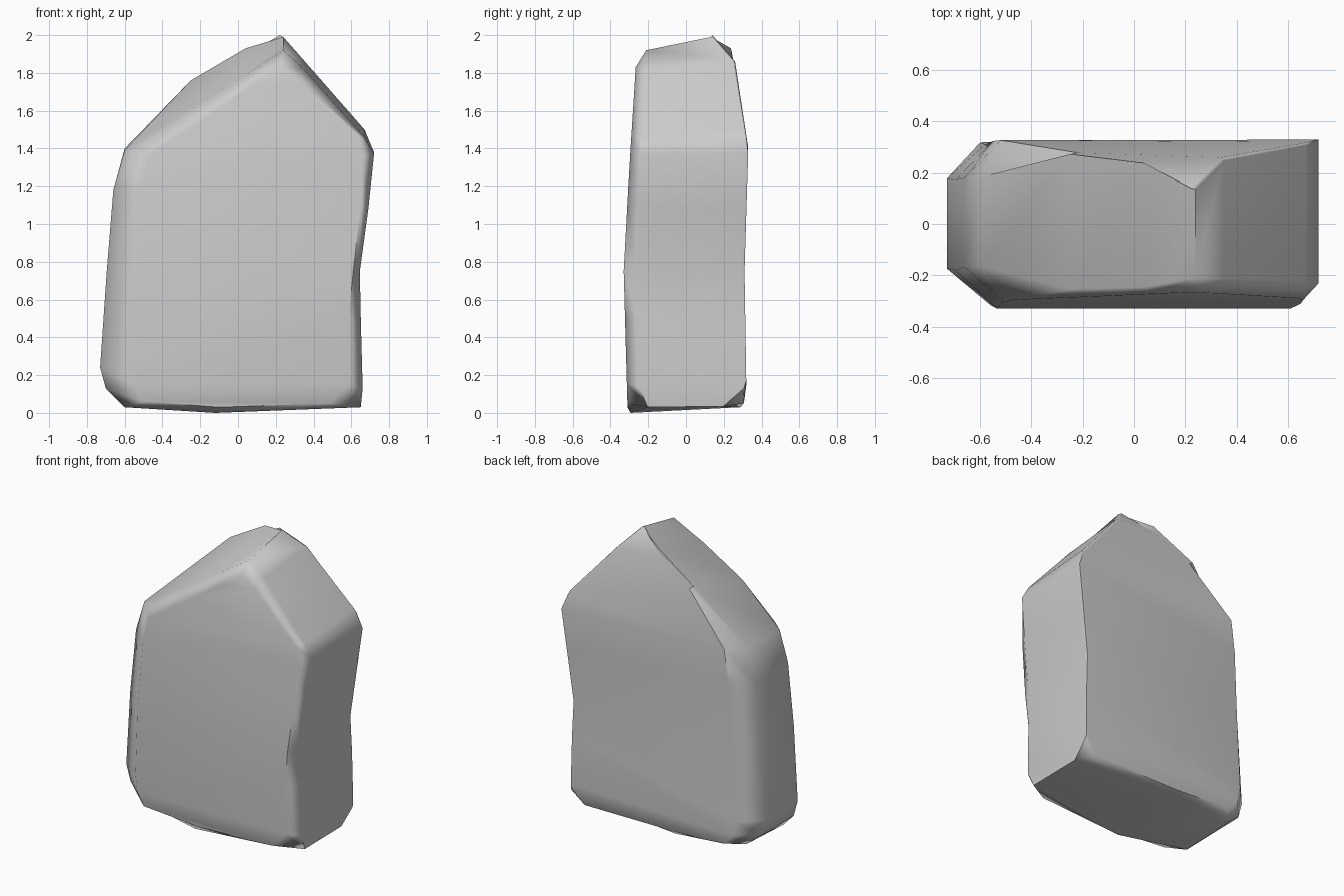
import bpy, bmesh


def interp(z, keys):
    # piecewise linear lookup of depth by height
    if z <= keys[0][0]:
        return keys[0][1]
    for (z0, y0), (z1, y1) in zip(keys, keys[1:]):
        if z <= z1:
            return y0 + (y1 - y0) * (z - z0) / (z1 - z0)
    return keys[-1][1]


def rim_depth(x, z):
    # how far the rim reaches toward the front and back faces (1 = no chamfer)
    if z < 0.1:
        return (0.95, 0.95) if abs(x) < 0.5 else (0.65, 0.65)
    if z > 1.5:
        return (0.9, 0.98) if x < 0.1 else (0.79, 0.95)
    return (0.78, 0.96) if x > 0 else (0.55, 0.56)


# gently bowed front and back faces: (height, y)
FRONT = [(0.03, -0.31), (0.75, -0.33), (1.3, -0.30), (1.85, -0.265)]
BACK = [(0.05, 0.305), (0.12, 0.32), (0.75, 0.31), (1.4, 0.33), (1.86, 0.26), (2.0, 0.14)]

# corners around the slab: front face x,z | rim x, front z, back z | back face x,z
CORNERS = [
    (0.22, 1.83, 0.24, 1.92, 1.99, 0.22, 2.00),     # peak
    (0.32, 1.76, 0.35, 1.82, 1.865, 0.34, 1.86),
    (0.64, 1.46, 0.67, 1.46, 1.50, 0.68, 1.47),     # right shoulder
    (0.66, 1.36, 0.72, 1.37, 1.38, 0.72, 1.37),
    (0.65, 1.10, 0.69, 1.08, 1.09, 0.685, 1.10),
    (0.61, 0.75, 0.645, 0.75, 0.75, 0.64, 0.75),    # waist
    (0.585, 0.50, 0.65, 0.50, 0.50, 0.65, 0.50),
    (0.59, 0.16, 0.66, 0.13, 0.13, 0.655, 0.17),
    (0.48, 0.05, 0.65, 0.03, 0.035, 0.56, 0.05),    # base
    (-0.10, 0.03, -0.12, 0.00, 0.03, -0.10, 0.05),
    (-0.50, 0.06, -0.60, 0.03, 0.05, -0.50, 0.07),
    (-0.55, 0.15, -0.70, 0.13, 0.13, -0.58, 0.15),
    (-0.56, 0.26, -0.73, 0.24, 0.24, -0.60, 0.25),  # left side
    (-0.535, 0.75, -0.695, 0.75, 0.75, -0.58, 0.75),
    (-0.51, 1.20, -0.66, 1.18, 1.18, -0.55, 1.20),
    (-0.47, 1.36, -0.60, 1.39, 1.40, -0.52, 1.42),  # left shoulder
    (-0.14, 1.58, -0.25, 1.61, 1.76, -0.22, 1.74),  # long slope
    (0.06, 1.72, 0.04, 1.79, 1.93, 0.02, 1.88),
]

bm = bmesh.new()
rings = [[], [], [], []]
for ax, az, x, bz, cz, dx, dz in CORNERS:
    ya, yd = interp(az, FRONT), interp(dz, BACK)
    kb, kc = rim_depth(x, bz)
    for ring, co in zip(rings, ((ax, ya, az), (x, ya * kb, bz), (x, yd * kc, cz), (dx, yd, dz))):
        ring.append(bm.verts.new(co))

# chamfers and sides
n = len(CORNERS)
for r0, r1 in zip(rings, rings[1:]):
    for i in range(n):
        j = (i + 1) % n
        bm.faces.new((r0[i], r0[j], r1[j], r1[i]))

# front and back faces, zipped across in level strips
for ring in (rings[0], rings[3]):
    for i in range(n // 2):
        corners = dict.fromkeys((i, i + 1, n - i - 1, (n - i) % n))
        bm.faces.new([ring[k] for k in corners])
bmesh.ops.recalc_face_normals(bm, faces=bm.faces[:])

mesh = bpy.data.meshes.new("rock_slab")
bm.to_mesh(mesh)
bm.free()
rock = bpy.data.objects.new("rock_slab", mesh)
bpy.context.collection.objects.link(rock)

# smooth shading with only the hard corners kept sharp
for p in mesh.polygons:
    p.use_smooth = True
mesh.set_sharp_from_angle(angle=0.95)
normals = rock.modifiers.new("face_normals", 'WEIGHTED_NORMAL')
normals.keep_sharp = True
